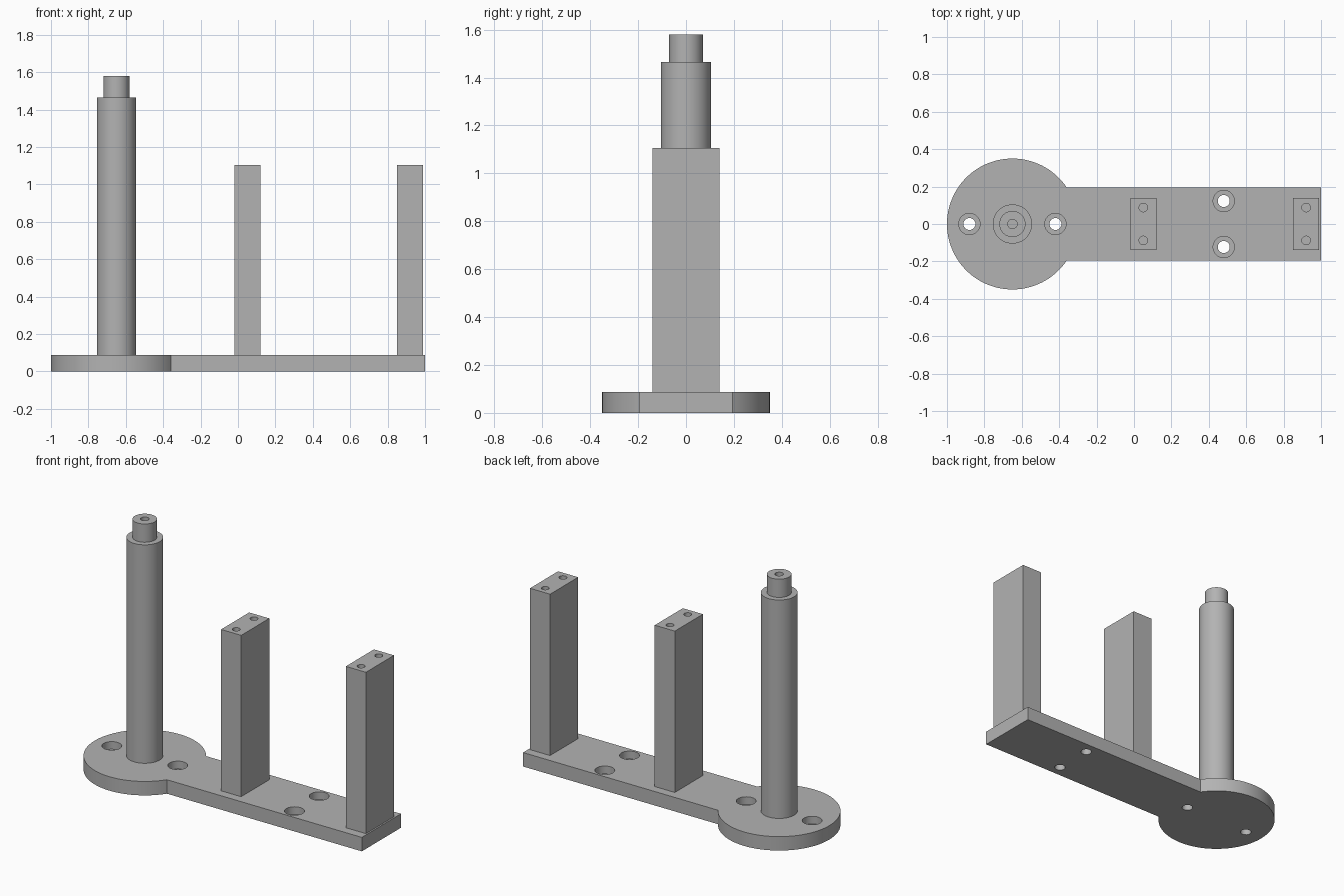
import bpy, bmesh, math

if "Cube" in bpy.data.objects:
    bpy.data.objects.remove(bpy.data.objects["Cube"], do_unlink=True)

GREY = (0.45, 0.45, 0.45, 1.0)
grey = bpy.data.materials.new("plain grey")
grey.use_nodes = True
grey.diffuse_color = GREY
grey.node_tree.nodes["Principled BSDF"].inputs["Base Color"].default_value = GREY

BASE_TOP = 0.088
POST_TOP = 1.105
DISC_X, DISC_R = -0.65, 0.35
ARM_HALF = 0.195


def make_object(name, bm):
    bmesh.ops.recalc_face_normals(bm, faces=bm.faces)
    mesh = bpy.data.meshes.new(name)
    bm.to_mesh(mesh)
    bm.free()
    mesh.materials.append(grey)
    ob = bpy.data.objects.new(name, mesh)
    bpy.context.collection.objects.link(ob)
    return ob


def prism(name, outline, z0, z1):
    """Extrude a flat outline from z0 up to z1."""
    bm = bmesh.new()
    face = bm.faces.new([bm.verts.new((x, y, z0)) for x, y in outline])
    ext = bmesh.ops.extrude_face_region(bm, geom=[face])
    for v in ext["geom"]:
        if isinstance(v, bmesh.types.BMVert):
            v.co.z = z1
    return make_object(name, bm)


def lathe(name, profile, x, y, steps=48):
    """Turn an (r, z) profile, starting and ending on the axis."""
    bm = bmesh.new()
    verts = [bm.verts.new((r, 0, z)) for r, z in profile]
    edges = [bm.edges.new(pair) for pair in zip(verts, verts[1:])]
    bmesh.ops.spin(bm, geom=verts + edges, axis=(0, 0, 1), cent=(0, 0, 0),
                   angle=math.tau, steps=steps)
    bmesh.ops.remove_doubles(bm, verts=bm.verts, dist=1e-5)
    bmesh.ops.translate(bm, verts=bm.verts, vec=(x, y, 0))
    return make_object(name, bm)


def activate(ob):
    bpy.ops.object.select_all(action="DESELECT")
    ob.select_set(True)
    bpy.context.view_layer.objects.active = ob


def cut(ob, cutters):
    activate(ob)
    for cutter in cutters:
        cutter.hide_render = True
        mod = ob.modifiers.new("hole", "BOOLEAN")
        mod.operation = "DIFFERENCE"
        mod.solver = "EXACT"
        mod.object = cutter
        bpy.ops.object.modifier_apply(modifier=mod.name)
        bpy.data.objects.remove(cutter, do_unlink=True)


def smooth(ob):
    activate(ob)
    bpy.ops.object.shade_smooth_by_angle(angle=math.radians(30))


# Base plate: round pad running into a straight arm
start = math.asin(ARM_HALF / DISC_R)
sweep = math.tau - 2 * start
steps = 80
outline = [(DISC_X + DISC_R * math.cos(start + sweep * i / steps),
            DISC_R * math.sin(start + sweep * i / steps)) for i in range(steps + 1)]
outline += [(1.0, -ARM_HALF), (1.0, ARM_HALF)]
base = prism("base_plate", outline, 0, BASE_TOP)

# Counterbored screw holes through the base
bore = [(0, -0.05), (0.032, -0.05), (0.032, 0.04), (0.057, 0.04), (0.057, 0.15), (0, 0.15)]
spots = [(-0.88, 0), (-0.42, 0), (0.48, 0.123), (0.48, -0.123)]
cut(base, [lathe("screw_hole_cutter", bore, x, y, 32) for x, y in spots])
smooth(base)

# Stepped column with a blind hole in its tip
column = lathe("stepped_column", [
    (0, BASE_TOP), (0.105, BASE_TOP), (0.105, 1.465), (0.07, 1.465),
    (0.07, 1.58), (0.025, 1.58), (0.025, 1.45), (0, 1.45)], DISC_X, 0)
smooth(column)

# Rectangular posts, each with two blind holes on top
drill = [(0, POST_TOP - 0.12), (0.023, POST_TOP - 0.12),
         (0.023, POST_TOP + 0.05), (0, POST_TOP + 0.05)]
for name, x in (("middle_post", 0.05), ("end_post", 0.92)):
    corners = [(x + sx * 0.07, sy * 0.14) for sx, sy in ((-1, -1), (1, -1), (1, 1), (-1, 1))]
    post = prism(name, corners, BASE_TOP, POST_TOP)
    cut(post, [lathe("post_hole_cutter", drill, x, s * 0.088, 24) for s in (-1, 1)])
    smooth(post)
